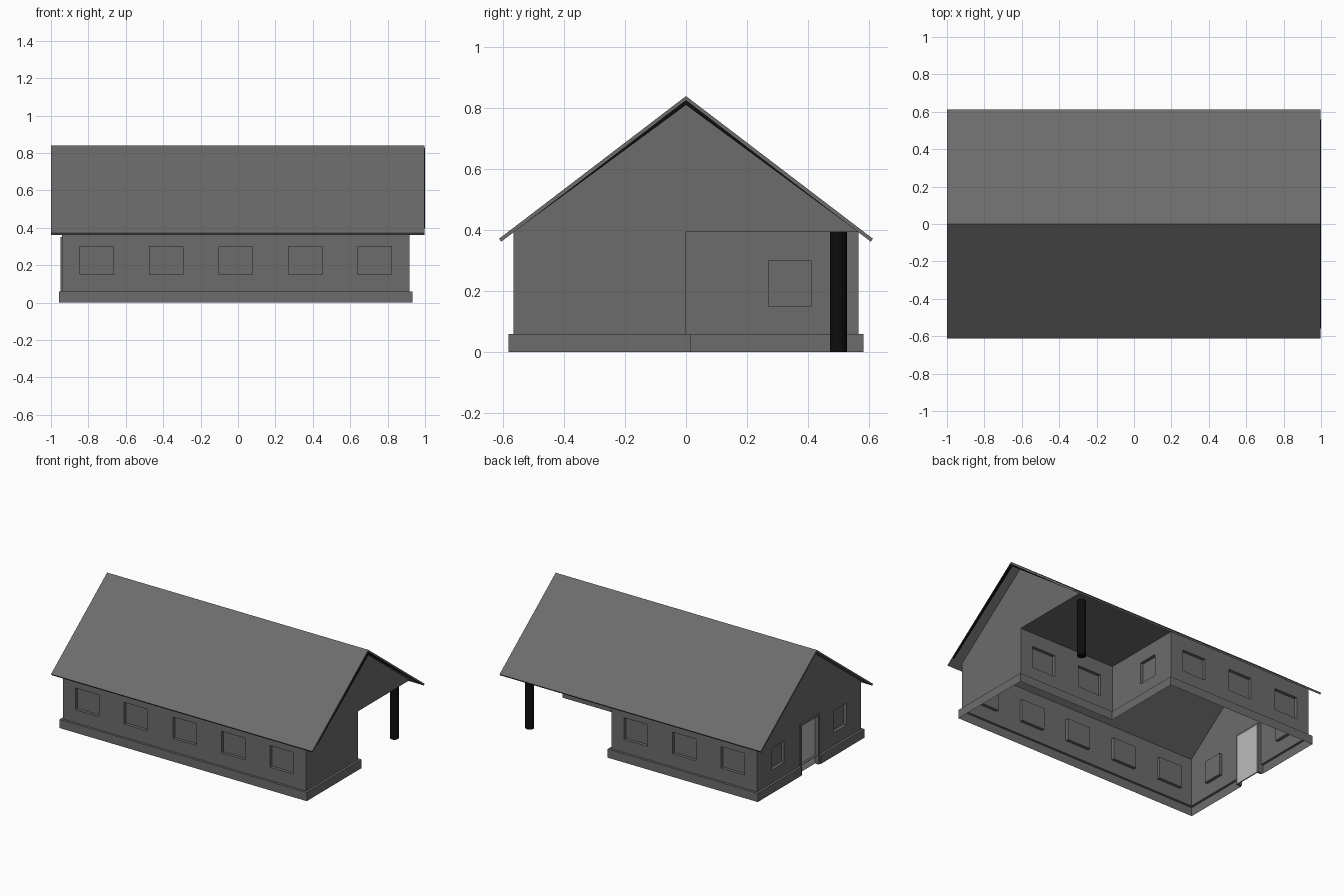
import bpy
import bmesh
from mathutils import Vector

old = bpy.data.objects.get("Cube")
if old:
    bpy.data.objects.remove(old, do_unlink=True)


def material(name, value):
    mat = bpy.data.materials.new(name)
    mat.use_nodes = True
    colour = (value, value, value, 1)
    mat.diffuse_color = colour
    mat.node_tree.nodes["Principled BSDF"].inputs["Base Color"].default_value = colour
    return mat


GREY = material("mid grey", 0.15)
LIGHT = material("light grey", 0.5)
BLACK = material("near black", 0.004)


def finish(name, bm, mat):
    bmesh.ops.remove_doubles(bm, verts=bm.verts, dist=0.0001)
    mesh = bpy.data.meshes.new(name)
    bm.to_mesh(mesh)
    bm.free()
    mesh.materials.append(mat)
    obj = bpy.data.objects.new(name, mesh)
    bpy.context.collection.objects.link(obj)
    return obj


def face(bm, *points):
    return bm.faces.new([bm.verts.new(p) for p in points])


def box(name, low, high, mat):
    bm = bmesh.new()
    bmesh.ops.create_cube(bm, size=1)
    for v in bm.verts:
        v.co = [l + (c + 0.5) * (h - l) for l, h, c in zip(low, high, v.co)]
    return finish(name, bm, mat)


def extrude_x(name, profile, x0, x1, mat):
    """Solid from a y-z profile, drawn out along x."""
    bm = bmesh.new()
    base = face(bm, *[(x0, y, z) for y, z in profile])
    out = bmesh.ops.extrude_face_region(bm, geom=[base])
    moved = [g for g in out["geom"] if isinstance(g, bmesh.types.BMVert)]
    bmesh.ops.translate(bm, verts=moved, vec=(x1 - x0, 0, 0))
    bmesh.ops.recalc_face_normals(bm, faces=bm.faces)
    return finish(name, bm, mat)


# Main dimensions
WEST, EAST, PORCH_X = -0.94, 0.917, 0.175
DEPTH = 0.566
BASE, TOP = 0.06, 0.394
RIDGE, SLOPE, SLAB = 0.84, 0.763, 0.015
DOOR, DOOR_TOP, FRAME = 0.092, 0.337, 0.014

corners = [Vector(c) for c in (
    (WEST, -DEPTH), (EAST, -DEPTH), (EAST, 0),
    (PORCH_X, 0), (PORCH_X, DEPTH), (WEST, DEPTH))]


def outward(p, q):
    d = (q - p).normalized()
    return Vector((d.y, -d.x))


def wall(name, p, q, openings):
    """Wall sheet with openings (position, half width, bottom, top, has pane)."""
    bm = bmesh.new()
    d, n = (q - p).normalized(), outward(p, q)
    length = (q - p).length

    def pt(s, z, inset=0):
        xy = p + d * s - n * inset
        return (xy.x, xy.y, z)

    cuts = []
    for c, half, z0, z1, pane in openings:
        s = abs(c - (p.x if abs(d.x) > 0.5 else p.y))
        cuts.append((s - half, s + half, z0, z1, pane))
    columns = sorted({0, length} | {s for c in cuts for s in c[:2]})
    rows = sorted({BASE, TOP} | {z for c in cuts for z in c[2:4]})
    for s0, s1 in zip(columns, columns[1:]):
        for z0, z1 in zip(rows, rows[1:]):
            s, z = (s0 + s1) / 2, (z0 + z1) / 2
            if not any(c[0] < s < c[1] and c[2] < z < c[3] for c in cuts):
                face(bm, pt(s0, z0), pt(s1, z0), pt(s1, z1), pt(s0, z1))
    # Recessed reveals and window panes
    for s0, s1, z0, z1, pane in cuts:
        ring = [(s0, z0), (s1, z0), (s1, z1), (s0, z1)]
        for a, b in zip(ring, ring[1:] + ring[:1]):
            face(bm, pt(*a), pt(*b), pt(*b, 0.022), pt(*a, 0.022))
        if pane:
            face(bm, *[pt(*r, 0.022) for r in ring])
    bmesh.ops.dissolve_limit(bm, angle_limit=0.01, verts=bm.verts, edges=bm.edges)
    return finish(name, bm, GREY)


# Walls and windows
centres = [-0.755 + 0.3715 * i for i in range(5)]


def windows(positions, half):
    return [(c, half, 0.15, 0.30, True) for c in positions]


doorway = [(0, DOOR, BASE, DOOR_TOP, False)]
layout = [
    ("front_wall", windows(centres, 0.09)),
    ("right_end_wall", []),
    ("porch_back_wall", windows(centres[3:], 0.09)),
    ("porch_side_wall", windows([0.34], 0.07)),
    ("rear_wall", windows(centres[:3], 0.09)),
    ("left_end_wall", windows([0.34, -0.34], 0.07) + doorway),
]
for i, (name, openings) in enumerate(layout):
    wall(name, corners[i], corners[(i + 1) % len(corners)], openings)

# Plinth, broken at the doorway
side = DOOR + FRAME
inner, outer = [], []
for i, c in enumerate(corners):
    push = outward(corners[i - 1], c) + outward(c, corners[(i + 1) % len(corners)])
    inner.append(c)
    outer.append(c + push * 0.016)
for y, at in ((-side, 0), (side, len(inner) + 1)):
    inner.insert(at, Vector((WEST, y)))
    outer.insert(at, Vector((WEST - 0.016, y)))
bm = bmesh.new()
for i in range(len(outer) - 1):
    a, b, c, d = outer[i], outer[i + 1], inner[i + 1], inner[i]
    face(bm, (*a, 0), (*b, 0), (*b, BASE), (*a, BASE))
    face(bm, (*a, BASE), (*b, BASE), (*c, BASE), (*d, BASE))
for i in (0, -1):
    face(bm, (*inner[i], 0), (*outer[i], 0), (*outer[i], BASE), (*inner[i], BASE))
finish("plinth", bm, GREY)

# Gables up to the underside of the roof
apex = RIDGE - SLAB
for name, x, sign in (("left_gable", WEST, -1), ("right_gable", EAST, 1)):
    bm = bmesh.new()
    face(bm, (x, -DEPTH * sign, TOP), (x, DEPTH * sign, TOP), (x, 0, apex))
    finish(name, bm, GREY)

# Flat porch ceiling
bm = bmesh.new()
face(bm, (PORCH_X, 0, TOP), (PORCH_X, DEPTH, TOP), (EAST, DEPTH, TOP), (EAST, 0, TOP))
finish("porch_ceiling", bm, GREY)

# Roof slab with square-cut eaves
top_y, low_y = 0.613, 0.606
eave = [(top_y, RIDGE - SLOPE * top_y), (low_y, apex - SLOPE * low_y)]
profile = [(0, RIDGE)] + eave + [(0, apex)] + [(-y, z) for y, z in reversed(eave)]
extrude_x("roof", profile, -1, 0.996, GREY)

# Dark tapered verge trim under the right end of the roof
for name, s in (("front_verge_trim", -1), ("rear_verge_trim", 1)):
    trim = [(0, apex + 0.002), (s * 0.56, apex - SLOPE * 0.56), (0, apex - 0.014)]
    extrude_x(name, trim, 0.985, 1.0, BLACK)

# Door and its frame
box("door", (WEST + 0.018, -DOOR, 0), (WEST + 0.026, DOOR, DOOR_TOP), LIGHT)
for name, y in (("door_jamb_front", -side), ("door_jamb_rear", DOOR)):
    box(name, (WEST - 0.01, y, 0), (WEST + 0.026, y + FRAME, DOOR_TOP), GREY)
box("door_lintel", (WEST - 0.01, -side, DOOR_TOP),
    (WEST + 0.026, side, DOOR_TOP + FRAME), GREY)

# Porch post
bm = bmesh.new()
bmesh.ops.create_cone(bm, cap_ends=True, segments=16, radius1=0.028,
                      radius2=0.028, depth=TOP)
bmesh.ops.translate(bm, verts=bm.verts, vec=(0.845, 0.5, TOP / 2))
finish("porch_post", bm, BLACK)
